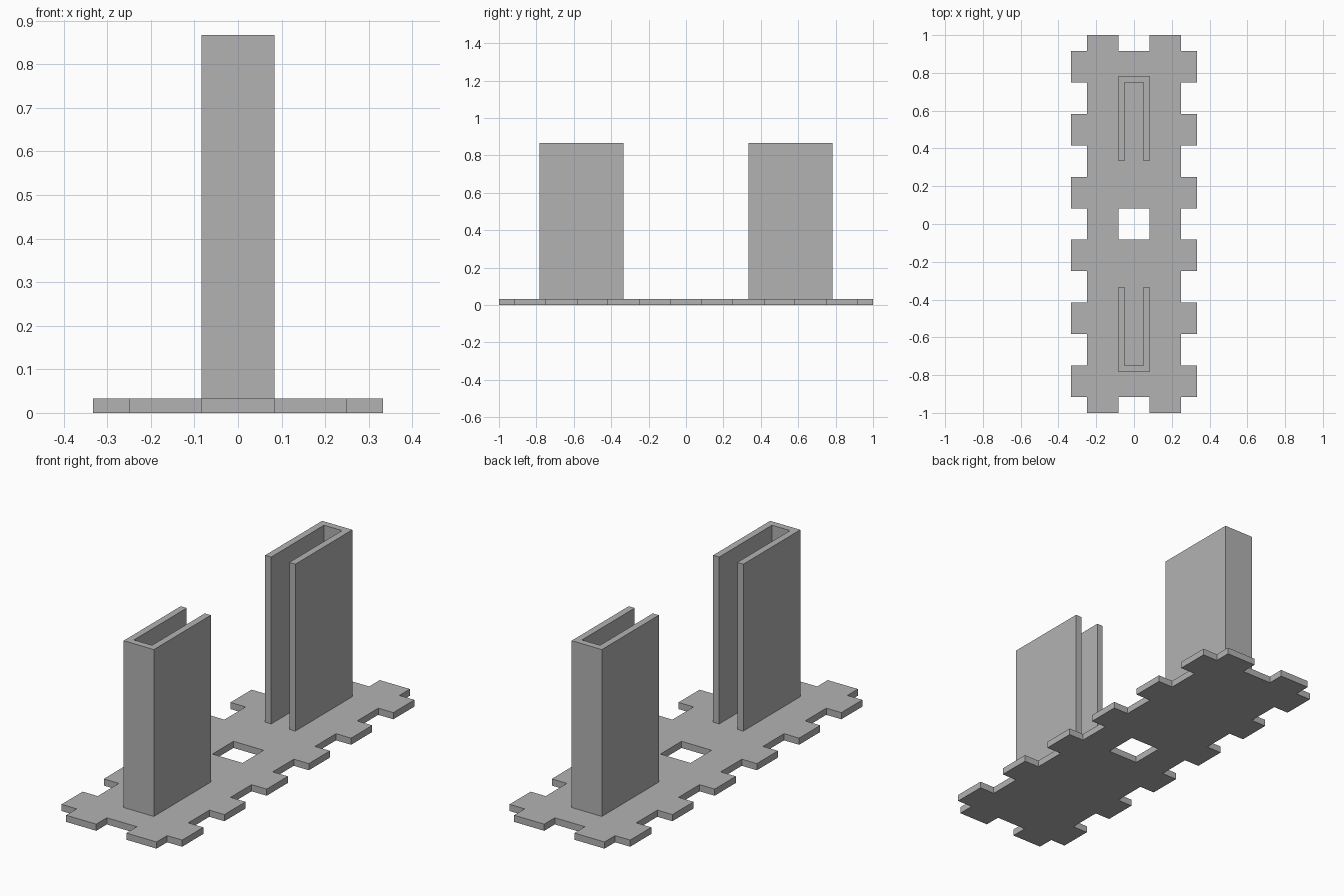
import bpy
import bmesh

U = 1 / 12          # tab module
T = 1 / 30          # sheet thickness
HEIGHT = 0.867      # top of the channels

if "Cube" in bpy.data.objects:
    bpy.data.objects.remove(bpy.data.objects["Cube"], do_unlink=True)

grey = bpy.data.materials.new("plain grey")
grey.use_nodes = True
colour = (0.45, 0.45, 0.45, 1)
grey.diffuse_color = colour
grey.node_tree.nodes["Principled BSDF"].inputs["Base Color"].default_value = colour


def extruded(name, bm, z0, z1):
    """Raise the flat faces in bm from z0 to z1 and make an object."""
    bmesh.ops.remove_doubles(bm, verts=bm.verts, dist=1e-5)
    for v in bm.verts:
        v.co.z = z0
    result = bmesh.ops.extrude_face_region(bm, geom=bm.faces[:], use_keep_orig=True)
    for item in result["geom"]:
        if isinstance(item, bmesh.types.BMVert):
            item.co.z = z1
    bmesh.ops.recalc_face_normals(bm, faces=bm.faces)
    bmesh.ops.dissolve_limit(bm, angle_limit=0.01, verts=bm.verts, edges=bm.edges)
    mesh = bpy.data.meshes.new(name)
    bm.to_mesh(mesh)
    bm.free()
    mesh.materials.append(grey)
    obj = bpy.data.objects.new(name, mesh)
    bpy.context.collection.objects.link(obj)
    return obj


def filled(x, y):
    """Whether the base has material at this cell centre, in modules."""
    x, y = abs(x), abs(y)
    if x > 3:
        return y in (2, 6, 10)              # side tabs
    return x > 1 or 1 < y < 11              # end notches and centre hole


# Base plate with tabbed edges, end notches and a square hole
xs = [-4, -3, -1, 1, 3, 4]
ys = [-12] + list(range(-11, 12, 2)) + [12]
bm = bmesh.new()
for x0, x1 in zip(xs, xs[1:]):
    for y0, y1 in zip(ys, ys[1:]):
        if filled((x0 + x1) / 2, (y0 + y1) / 2):
            corners = ((x0, y0), (x1, y0), (x1, y1), (x0, y1))
            bm.faces.new([bm.verts.new((x * U, y * U, 0)) for x, y in corners])
extruded("base_plate", bm, 0, T)

# Upright U-shaped channels, open towards the centre
near, far = 4 * U, 9 * U + T
for name, side in (("front_channel", -1), ("back_channel", 1)):
    half = [(U, near), (U, far), (-U, far), (-U, near)]
    inner = [(T - U, near), (T - U, far - T), (U - T, far - T), (U - T, near)]
    bm = bmesh.new()
    bm.faces.new([bm.verts.new((x, side * y, 0)) for x, y in half + inner])
    extruded(name, bm, T, HEIGHT)
